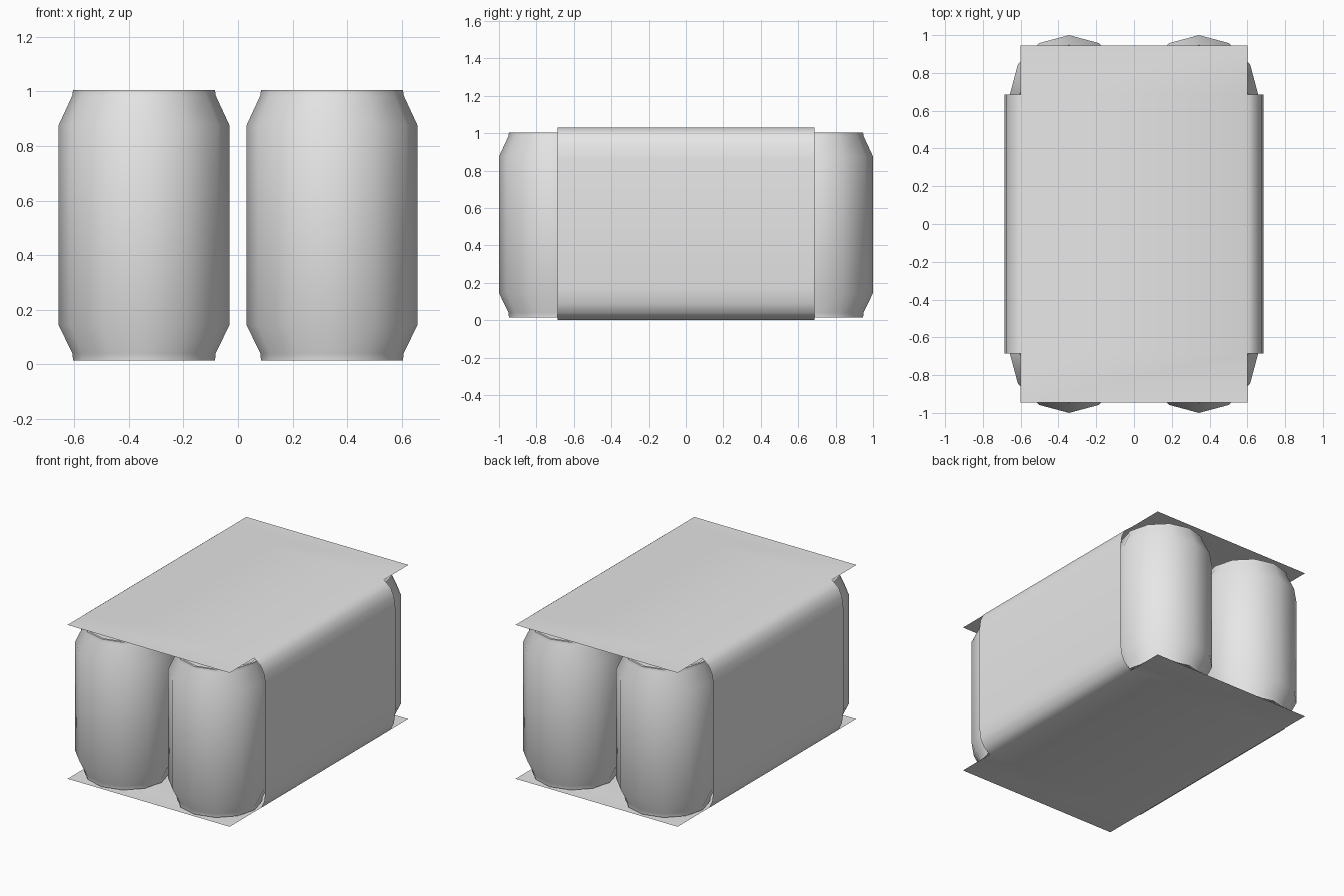
import bpy
import bmesh
import math

cube = bpy.data.objects.get("Cube")
if cube:
    bpy.data.objects.remove(cube, do_unlink=True)

# One plain grey for everything
grey = bpy.data.materials.new("plain_grey")
grey.use_nodes = True
colour = (0.8, 0.8, 0.8, 1.0)
grey.diffuse_color = colour
grey.node_tree.nodes["Principled BSDF"].inputs["Base Color"].default_value = colour


def make_object(name, bm, angle):
    mesh = bpy.data.meshes.new(name)
    bm.to_mesh(mesh)
    bm.free()
    mesh.materials.append(grey)
    obj = bpy.data.objects.new(name, mesh)
    bpy.context.collection.objects.link(obj)
    bpy.ops.object.select_all(action='DESELECT')
    obj.select_set(True)
    bpy.context.view_layer.objects.active = obj
    bpy.ops.object.shade_smooth_by_angle(angle=math.radians(angle))
    return obj


# Can: a twelve-sided turned profile with recessed ends
SIDES = 12
PROFILE = [(0.23, 0.03), (0.245, 0.015), (0.26, 0.015), (0.262, 0.04),
           (0.313, 0.145), (0.313, 0.875), (0.262, 0.985), (0.26, 1.004),
           (0.245, 1.004), (0.235, 0.98)]


def build_can():
    bm = bmesh.new()
    rings = []
    for radius, z in PROFILE:
        ring = []
        for i in range(SIDES):
            a = math.tau * i / SIDES
            ring.append(bm.verts.new((radius * math.cos(a), radius * math.sin(a), z)))
        rings.append(ring)
    for low, high in zip(rings, rings[1:]):
        for i in range(SIDES):
            j = (i + 1) % SIDES
            bm.faces.new((low[i], low[j], high[j], high[i]))
    bm.faces.new(rings[0][::-1])
    bm.faces.new(rings[-1])
    return make_object("can", bm, 40)


# Six cans in two columns of three
first = build_can()
SPACING_X, SPACING_Y = 0.344, 0.687
places = [(x, y) for x in (-SPACING_X, SPACING_X) for y in (-SPACING_Y, 0, SPACING_Y)]
for n, (x, y) in enumerate(places):
    can = first if n == 0 else first.copy()
    if n:
        bpy.context.collection.objects.link(can)
    can.name = f"can_{n + 1}"
    can.location = (x, y, 0)

# Wrapper: a thin sleeve open at both ends, with flaps over the end cans
HALF, FLAP, TOP = 0.686, 0.945, 1.03
upper = [(0.6, TOP), (0.65, 0.99), (0.674, 0.94), (0.685, 0.86)]
right = upper + [(x, TOP - z) for x, z in reversed(upper)]
section = right + [(-x, z) for x, z in reversed(right)]

bm = bmesh.new()
front = [bm.verts.new((x, -HALF, z)) for x, z in section]
back = [bm.verts.new((x, HALF, z)) for x, z in section]
count = len(section)
for i in range(count):
    j = (i + 1) % count
    bm.faces.new((front[i], front[j], back[j], back[i]))
# The flaps continue the flat top and bottom panels
flat = [e for e in bm.edges
        if abs(e.verts[0].co.z - e.verts[1].co.z) < 0.001
        and abs(e.verts[0].co.x - e.verts[1].co.x) > 1]
for edge in flat:
    new = bmesh.ops.extrude_edge_only(bm, edges=[edge])["geom"]
    for v in new:
        if isinstance(v, bmesh.types.BMVert):
            v.co.y = math.copysign(FLAP, v.co.y)
bmesh.ops.recalc_face_normals(bm, faces=bm.faces[:])
# Panels face outwards
if sum(f.normal.dot(f.calc_center_median()) for f in bm.faces) < 0:
    bmesh.ops.reverse_faces(bm, faces=bm.faces[:])
make_object("wrapper", bm, 60)
